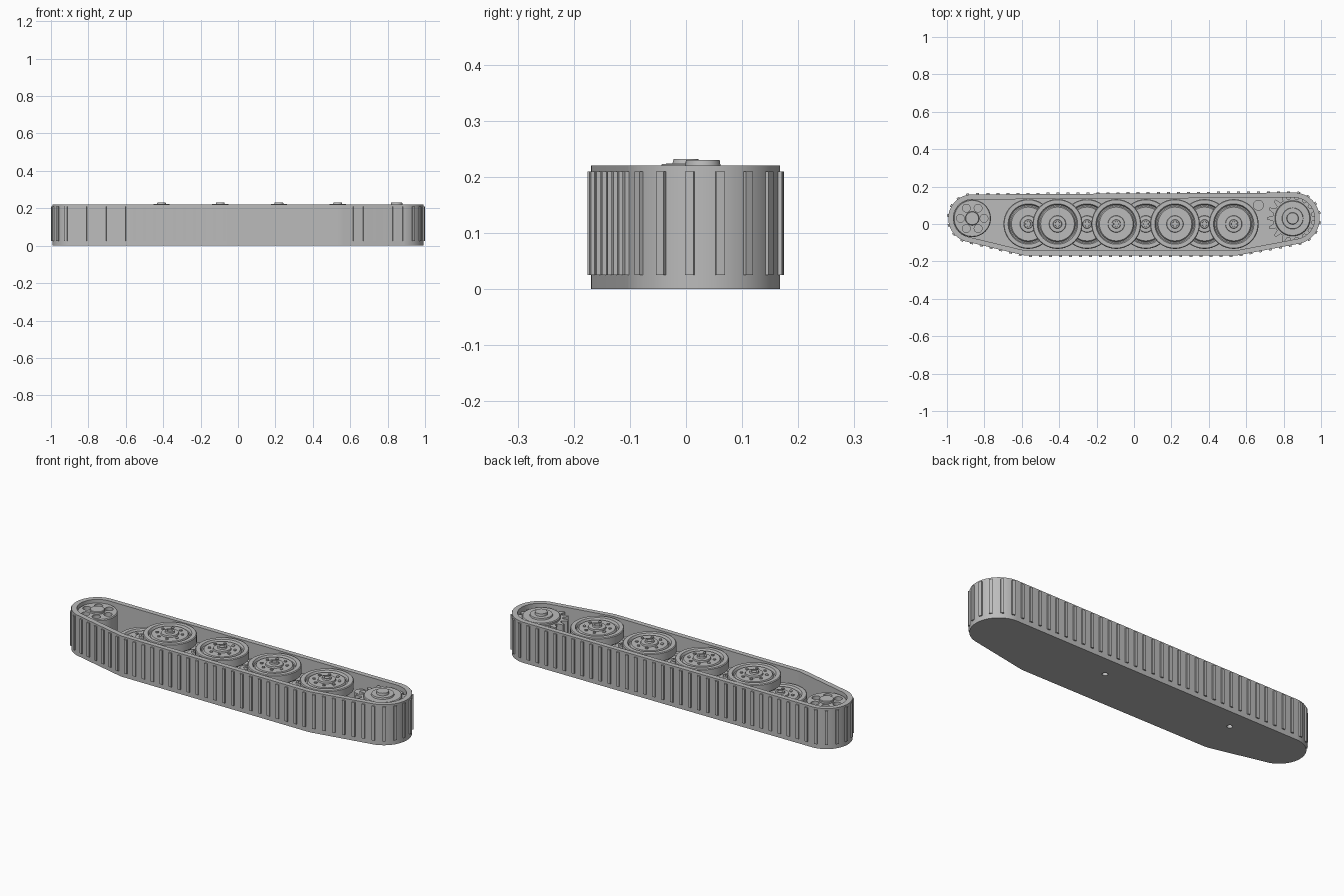
import bpy, bmesh, math
from mathutils import Vector, Matrix

cube = bpy.data.objects.get("Cube")
if cube:
    bpy.data.objects.remove(cube)

grey = bpy.data.materials.new("plain grey")
grey.use_nodes = True
grey.diffuse_color = (0.5, 0.5, 0.5, 1)
grey.node_tree.nodes["Principled BSDF"].inputs["Base Color"].default_value = (0.5, 0.5, 0.5, 1)

TAU = math.tau
HEIGHT = 0.22
FLOOR = 0.03
# Circles wrapped by the belt: centre x, centre y, radius
WRAP = [(-0.865, 0.03, 0.128), (0.855, 0.03, 0.138),
        (-0.565, 0.0, 0.169), (0.53, 0.0, 0.169)]


def finish(name, bm):
    bmesh.ops.recalc_face_normals(bm, faces=bm.faces)
    mesh = bpy.data.meshes.new(name)
    bm.to_mesh(mesh)
    bm.free()
    mesh.materials.append(grey)
    mesh.shade_smooth()
    mesh.set_sharp_from_angle(angle=math.radians(30))
    obj = bpy.data.objects.new(name, mesh)
    bpy.context.collection.objects.link(obj)
    return obj


def loft(bm, rings):
    """Skin closed rings of equal length and cap both ends."""
    loops = [[bm.verts.new(p) for p in ring] for ring in rings]
    n = len(loops[0])
    for a, b in zip(loops, loops[1:]):
        for i in range(n):
            j = (i + 1) % n
            bm.faces.new((a[i], a[j], b[j], b[i]))
    bm.faces.new(loops[0])
    bm.faces.new(loops[-1])


def circle(x, y, r, z, n):
    return [(x + r * math.cos(TAU * i / n), y + r * math.sin(TAU * i / n), z) for i in range(n)]


def turned(bm, x, y, profile, n=48):
    loft(bm, [circle(x, y, r, z, n) for r, z in profile])


def rod(bm, x, y, r, z0, z1, n=24):
    turned(bm, x, y, [(r, z0), (r, z1)], n)


def cut(obj, holes):
    """Drill round holes given as x, y, radius, bottom, top."""
    bm = bmesh.new()
    for h in holes:
        rod(bm, *h)
    cutter = finish("hole_cutter", bm)
    cutter.hide_render = True
    mod = obj.modifiers.new("holes", "BOOLEAN")
    mod.operation = "DIFFERENCE"
    mod.solver = "EXACT"
    mod.object = cutter
    graph = bpy.context.evaluated_depsgraph_get()
    mesh = bpy.data.meshes.new_from_object(obj.evaluated_get(graph))
    obj.modifiers.clear()
    obj.data = mesh
    mesh.set_sharp_from_angle(angle=math.radians(30))
    bpy.data.objects.remove(cutter)


def belt_outline(offset, z, n=120):
    """Outline of a belt stretched round the wrap circles."""
    points = []
    for i in range(n):
        t = TAU * (i + 0.5) / n
        c, s = math.cos(t), math.sin(t)
        wraps = WRAP if s < 0 else WRAP[:2]
        x, y, r = max(wraps, key=lambda w: w[0] * c + w[1] * s + w[2])
        points.append(Vector((x + (r + offset) * c, y + (r + offset) * s, z)))
    return points


# Belt wall and floor as one hollow tray
bm = bmesh.new()
loft(bm, [belt_outline(0, 0), belt_outline(0, HEIGHT),
          belt_outline(-0.027, HEIGHT), belt_outline(-0.027, FLOOR)])
tray = finish("track_belt", bm)
cut(tray, [(x, 0.05, 0.014, -0.05, 0.05) for x in (-0.545, 0.22)])

# Tread bars spaced evenly round the belt
bm = bmesh.new()
path = belt_outline(0, 0.1175)
sides = list(zip(path, path[1:] + path[:1]))
step = sum((b - a).length for a, b in sides) / 80
travelled, due = 0, step / 2
for a, b in sides:
    length = (b - a).length
    while due < travelled + length:
        d = (b - a).normalized()
        pos = a + d * (due - travelled)
        turn = Matrix.Rotation(math.atan2(d.y, d.x), 4, "Z")
        bmesh.ops.create_cube(bm, size=1, matrix=Matrix.Translation(pos) @ turn
                              @ Matrix.Diagonal((0.016, 0.014, 0.185, 1)))
        due += step
    travelled += length
finish("tread_bars", bm)


# Road wheels in two overlapping rows
def road_wheel(name, x, top):
    bm = bmesh.new()
    base = top - 0.052
    turned(bm, x, 0, [(0.127, base), (0.133, base + 0.006), (0.133, top - 0.004),
                      (0.129, top), (0.108, top), (0.102, top - 0.012),
                      (0.096, top - 0.012), (0.09, top - 0.003),
                      (0.045, top - 0.003), (0.043, top + 0.005),
                      (0.024, top + 0.006), (0.022, top + 0.014),
                      (0.014, top + 0.014), (0.013, top + 0.01)])
    for i in range(8):
        a = TAU * (i + 0.5) / 8
        rod(bm, x + 0.064 * math.cos(a), 0.064 * math.sin(a), 0.008,
            top - 0.01, top + 0.002, 8)
    rod(bm, x, 0, 0.03, FLOOR - 0.01, base + 0.01)
    finish(name, bm)


for i in range(4):
    road_wheel(f"inner_road_wheel_{i + 1}", -0.565 + 0.314 * i, 0.15)
    road_wheel(f"outer_road_wheel_{i + 1}", -0.409 + 0.314 * i, 0.218)

# Idler with six round openings
IX, IY = WRAP[0][:2]
bm = bmesh.new()
turned(bm, IX, IY, [(0.1, FLOOR - 0.01), (0.1, 0.198), (0.096, 0.203)])
idler = finish("idler_wheel", bm)
cut(idler, [(IX + 0.063 * math.cos(TAU * i / 6), IY + 0.063 * math.sin(TAU * i / 6),
             0.021, 0.17, 0.25) for i in range(6)])
bm = bmesh.new()
turned(bm, IX, IY, [(0.037, 0.19), (0.037, 0.213), (0.034, 0.216)])
finish("idler_hub", bm)

# Drive sprocket with a toothed drum
SX, SY = 0.848, 0.03
TEETH = 16
bm = bmesh.new()


def gear_ring(z):
    ring = []
    for i in range(TEETH):
        for part, r in ((-0.32, 0.105), (-0.13, 0.135), (0.13, 0.135), (0.32, 0.105)):
            a = TAU * (i + part) / TEETH
            ring.append((SX + r * math.cos(a), SY + r * math.sin(a), z))
    return ring


loft(bm, [gear_ring(0.11), gear_ring(0.195)])
finish("drive_sprocket", bm)
bm = bmesh.new()
turned(bm, SX, SY, [(0.095, FLOOR - 0.01), (0.095, 0.205), (0.091, 0.209), (0.057, 0.209),
                    (0.055, 0.217), (0.032, 0.217), (0.03, 0.23)])
finish("sprocket_hub", bm)

# Small return roller
bm = bmesh.new()
rod(bm, 0.665, 0.1, 0.029, FLOOR - 0.01, 0.15)
finish("return_roller", bm)
